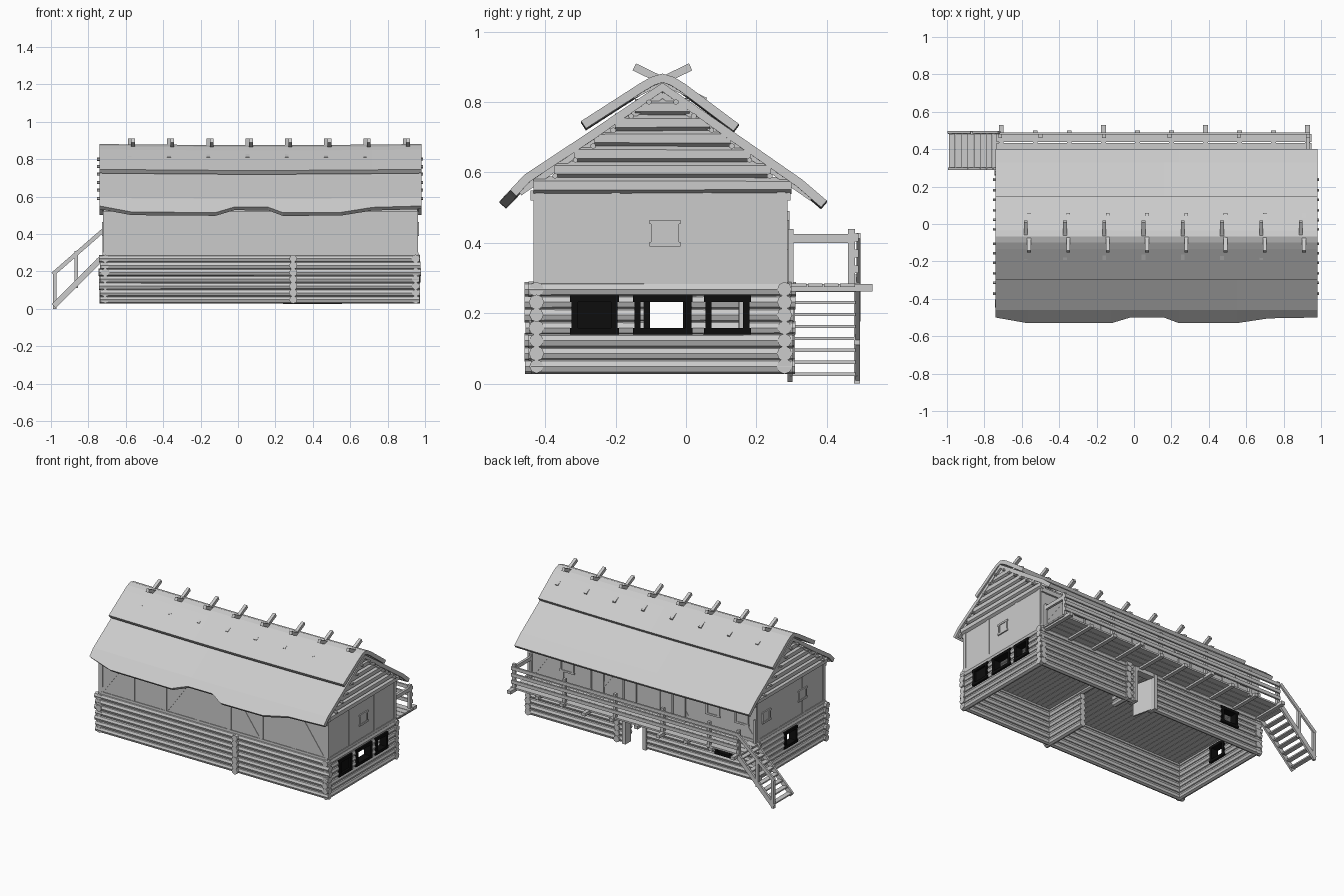
import bpy, bmesh, math, random
from mathutils import Vector, Matrix

random.seed(4)
cube = bpy.data.objects.get("Cube")
if cube:
    bpy.data.objects.remove(cube)


def material(name, rgb):
    m = bpy.data.materials.new(name)
    m.use_nodes = True
    m.diffuse_color = (*rgb, 1)
    m.node_tree.nodes["Principled BSDF"].inputs["Base Color"].default_value = (*rgb, 1)
    return m


GREY = material("pale grey timber", (0.6, 0.6, 0.6))
BLACK = material("black frame", (0.004, 0.004, 0.004))


class Part:
    """Collects simple solids into one named object."""

    def __init__(self, name, mat=GREY):
        self.name, self.mat, self.bm = name, mat, bmesh.new()

    def box(self, x0, x1, y0, y1, z0, z1):
        mid = Vector((x0 + x1, y0 + y1, z0 + z1)) / 2
        size = Matrix.Diagonal((x1 - x0, y1 - y0, z1 - z0, 1))
        bmesh.ops.create_cube(self.bm, size=1, matrix=Matrix.Translation(mid) @ size)

    def bar(self, p, q, w, h):
        p, q = Vector(p), Vector(q)
        turn = (q - p).to_track_quat('X', 'Z').to_matrix().to_4x4()
        size = Matrix.Diagonal(((q - p).length, w, h, 1))
        bmesh.ops.create_cube(self.bm, size=1, matrix=Matrix.Translation((p + q) / 2) @ turn @ size)

    def log(self, p, q, r, sides=8):
        p, q = Vector(p), Vector(q)
        turn = (q - p).to_track_quat('Z', 'Y').to_matrix().to_4x4()
        bmesh.ops.create_cone(self.bm, cap_ends=True, segments=sides, radius1=r * random.uniform(.95, 1.08),
                              radius2=r * random.uniform(.95, 1.08), depth=(q - p).length,
                              matrix=Matrix.Translation((p + q) / 2) @ turn)

    def finish(self):
        me = bpy.data.meshes.new(self.name)
        self.bm.to_mesh(me)
        self.bm.free()
        me.materials.append(self.mat)
        ob = bpy.data.objects.new(self.name, me)
        bpy.context.collection.objects.link(ob)
        return ob


# Log storey: each course is split around the openings (lo, hi, bottom, top)
def log_wall(name, along_x, fixed, a, b, openings=()):
    part = Part(name)
    for i in range(7):
        z = .049 + .0365 * i
        cuts = sorted(o for o in openings if o[2] < z < o[3])
        edges = [a - random.uniform(0, .01)] + [e for o in cuts for e in o[:2]] + [b + random.uniform(0, .01)]
        for s, e in zip(edges[::2], edges[1::2]):
            ends = [(t, fixed, z) if along_x else (fixed, t, z) for t in (s, e)]
            part.log(*ends, .0205)
    part.finish()


X0, X1, Y0, Y1 = -.71, .95, -.425, .28
WIN_Z = (.14, .25)
END_WINDOWS = [(-.325, -.195), (-.147, .015), (.055, .18)]
FAR_WINDOW, BACK_WINDOW, DOOR = (-.12, .01), (-.55, -.425), (.09, .24)


def hole(span):
    return (span[0] + .01, span[1] - .01, *WIN_Z)


log_wall("front_log_wall", True, Y0, X0 - .025, X1 + .02)
log_wall("back_log_wall", True, Y1, X0 - .025, X1 + .02, [hole(BACK_WINDOW), (*DOOR, 0, .25)])
log_wall("right_log_wall", False, X1, Y0 - .015, Y1 + .015, [hole(w) for w in END_WINDOWS])
log_wall("left_log_wall", False, X0, Y0 - .015, Y1 + .015, [hole(FAR_WINDOW)])
log_wall("log_partition", False, .295, Y0 - .025, Y1 + .025, [(-.12, .17, 0, .255)])


# Framed windows: four bars around an opening, facing x or y
def window(name, along_x, fixed, lo, hi, z0, z1, bar, depth, mat, fill=False):
    part = Part(name, mat)

    def piece(a, b, c, d, t=depth):
        part.box(*((a, b, fixed - t, fixed + t) if along_x else (fixed - t, fixed + t, a, b)), c, d)
    piece(lo, lo + bar, z0, z1)
    piece(hi - bar, hi, z0, z1)
    piece(lo - .004, hi + .004, z0, z0 + bar)
    piece(lo - .004, hi + .004, z1 - bar, z1)
    if fill:
        piece(lo + bar, hi - bar, z0 + bar, z1 - bar, depth / 2)
    part.finish()


for i, (lo, hi) in enumerate(END_WINDOWS):
    window(f"right_lower_window_{i}", False, X1, lo, hi, *WIN_Z, .018, .025, BLACK, i == 0)
window("left_lower_window", False, X0, *FAR_WINDOW, *WIN_Z, .018, .025, BLACK)
window("back_lower_window", True, Y1, *BACK_WINDOW, *WIN_Z, .018, .025, BLACK)

door = Part("lower_door_frame")
for x in DOOR:
    door.box(x - .012, x + .012, Y1 - .03, Y1 + .03, .03, .265)
door.box(DOOR[0], DOOR[1], Y1 - .025, Y1 + .025, .245, .27)
door.bar((.1, Y1, .14), (.13, .15, .14), .01, .21)
door.finish()

# Floor between the storeys
floor = Part("upper_floor")
n = 44
step = (X1 - X0) / n
for i in range(n):
    x = X0 + i * step
    floor.box(x, x + step * .94, Y0, Y1, .262, .275 + .004 * (i % 2))
floor.finish()

# Upper storey walls with shallow timber framing
WX0, WX1, WY0, WY1, WZ0, WZ1 = -.72, .96, -.43, .285, .277, .545
walls = Part("upper_walls")
for y0, y1 in ((WY0, WY0 + .02), (WY1 - .02, WY1)):
    walls.box(WX0, WX1, y0, y1, WZ0, WZ1)
for x0, x1 in ((WX0, WX0 + .02), (WX1 - .02, WX1)):
    walls.box(x0, x1, WY0, WY1, WZ0, WZ1)
walls.finish()

framing = Part("wall_framing")
for y in (WY0, WY1):
    for i in range(8):
        x = WX0 + .015 + i * (WX1 - WX0 - .03) / 7
        framing.box(x - .014, x + .014, y - .003, y + .003, WZ0, WZ1)
        if i in (0, 2, 4, 6):
            lean = .1 if i < 4 else -.1
            framing.bar((x + .11 - lean, y, WZ0 + .03), (x + .11 + lean * .5, y, WZ1 - .03), .005, .022)
    framing.box(WX0, WX1, y - .004, y + .004, WZ0, WZ0 + .025)
for x in (WX0, WX1):
    for y in (WY0 + .014, -.2, .06, WY1 - .014):
        framing.box(x - .003, x + .003, y - .012, y + .012, WZ0, WZ1)
    framing.box(x - .004, x + .004, WY0, WY1, WZ0, WZ0 + .025)
framing.finish()

window("right_upper_window", False, WX1, -.1, -.02, .39, .465, .012, .008, GREY, True)
for y in (-.23, .15):
    window("left_upper_window", False, WX0, y, y + .08, .39, .465, .012, .008, GREY, True)
for x in (-.66, -.45, .62):
    window("back_upper_window", True, WY1, x, x + .1, .38, .465, .012, .008, GREY, True)
for x in (-.2, .16, .4):
    window("gallery_door", True, WY1, x, x + .1, .285, .49, .012, .009, GREY, True)

# Gables of stacked logs following the roof slope
RIDGE_Y = -.067
for name, x in (("left_gable", WX0 + .005), ("right_gable", WX1 - .005)):
    gable = Part(name)
    for i in range(6):
        z = .563 + .0445 * i
        half = (.845 - z) * 1.3
        gable.log((x, RIDGE_Y - half, z), (x, RIDGE_Y + half, z), .0245, 6)
    gable.finish()

# Purlins poking through both gables, and rafters
purlins = Part("purlins")
for z in (.59, .635, .675, .72, .76, .8):
    for side in (-1, 1):
        y = RIDGE_Y + side * (.83 - z) * 1.27
        purlins.log((-.755, y, z), (.99, y, z), .008, 6)
for y in (WY0, WY1):
    purlins.box(WX0, WX1, y - .012, y + .012, .52, .548)
purlins.finish()

rafters = Part("rafters")
for i in range(9):
    x = -.715 + i * .209
    rafters.bar((x, RIDGE_Y, .825), (x, -.475, .545), .02, .025)
    rafters.bar((x, RIDGE_Y, .825), (x, .36, .53), .02, .025)
rafters.finish()

# Roof layers: (x, bulge) stations; bulge pulls the front eave out and down
STATIONS = [(-.74, 0), (-.57, 1), (-.12, 1), (-.02, 0), (.16, 0), (.24, 1), (.55, 1), (.72, .15), (.98, 0)]


def roof_layer(name, section, thickness, bulge=0):
    part = Part(name)
    rows = []
    for x, out in STATIONS:
        sag = -.006 * math.sin(math.pi * (x + .74) / 1.72)
        row = []
        for j, (y, z) in enumerate(section):
            pull = bulge * out if j == 0 else 0
            row.append(part.bm.verts.new((x, y - pull, z + sag - pull)))
        rows.append(row)
    for r, s in zip(rows, rows[1:]):
        for j in range(len(section) - 1):
            part.bm.faces.new((r[j], s[j], s[j + 1], r[j + 1]))
    ob = part.finish()
    mod = ob.modifiers.new("thickness", 'SOLIDIFY')
    mod.thickness, mod.offset = thickness, -1


roof_layer("lower_roof", [(-.5, .55), (-.46, .593), (-.28, .712), (RIDGE_Y, .855),
                          (.14, .712), (.33, .58), (.4, .52)], .025, .03)
roof_layer("upper_roof", [(-.298, .746), (-.133, .852), (-.1, .871), (RIDGE_Y, .881),
                          (-.034, .871), (0, .85), (.15, .738)], .025)

# Crossed ridge boards
cross = Part("ridge_crosses")
for i in range(8):
    x = -.57 + .21 * i
    for side in (-1, 1):
        cross.bar((x + side * .009, RIDGE_Y - side * .08, .9),
                  (x + side * .009, RIDGE_Y + side * .122, .802), .02, .022)
cross.finish()

# Gallery along the back
gallery = Part("gallery_floor")
for i in range(4):
    y = .3 + i * .046
    gallery.box(-.735, .95, y, y + .042, .274, .285)
for i in range(10):
    x = -.71 + i * .182
    reach = .53 if i % 3 == 0 else .5
    gallery.box(x - .013, x + .013, .2, reach, .262, .283)
gallery.finish()

railing = Part("gallery_railing")
for x in (-.715, -.5, -.16, .19, .56, .93):
    railing.box(x - .01, x + .01, .46, .48, .265, .44)
for x in (-.715, .93):
    railing.box(x - .008, x + .008, .29, .305, .27, .44)
for x in (.93,):
    railing.box(x - .008, x + .008, .29, .47, .4, .425)
for z in (.325, .37, .415):
    railing.box(-.72, .94, .478, .49, z - .011, z + .011)
railing.finish()

# Stairs at the gallery end
stairs = Part("stairs")
for y in (.295, .488):
    stairs.bar((-.985, y, .015), (-.725, y, .275), .014, .03)
for i in range(8):
    x = -.972 + i * .033
    stairs.box(x - .016, x + .016, .295, .488, .022 + i * .034, .031 + i * .034)
stairs.finish()

handrail = Part("stair_handrail")
for x, z in ((-.98, 0), (-.865, .11)):
    handrail.box(x - .01, x + .01, .478, .495, z, z + .2)
handrail.bar((-.99, .49, .185), (-.72, .49, .42), .012, .022)
handrail.finish()
